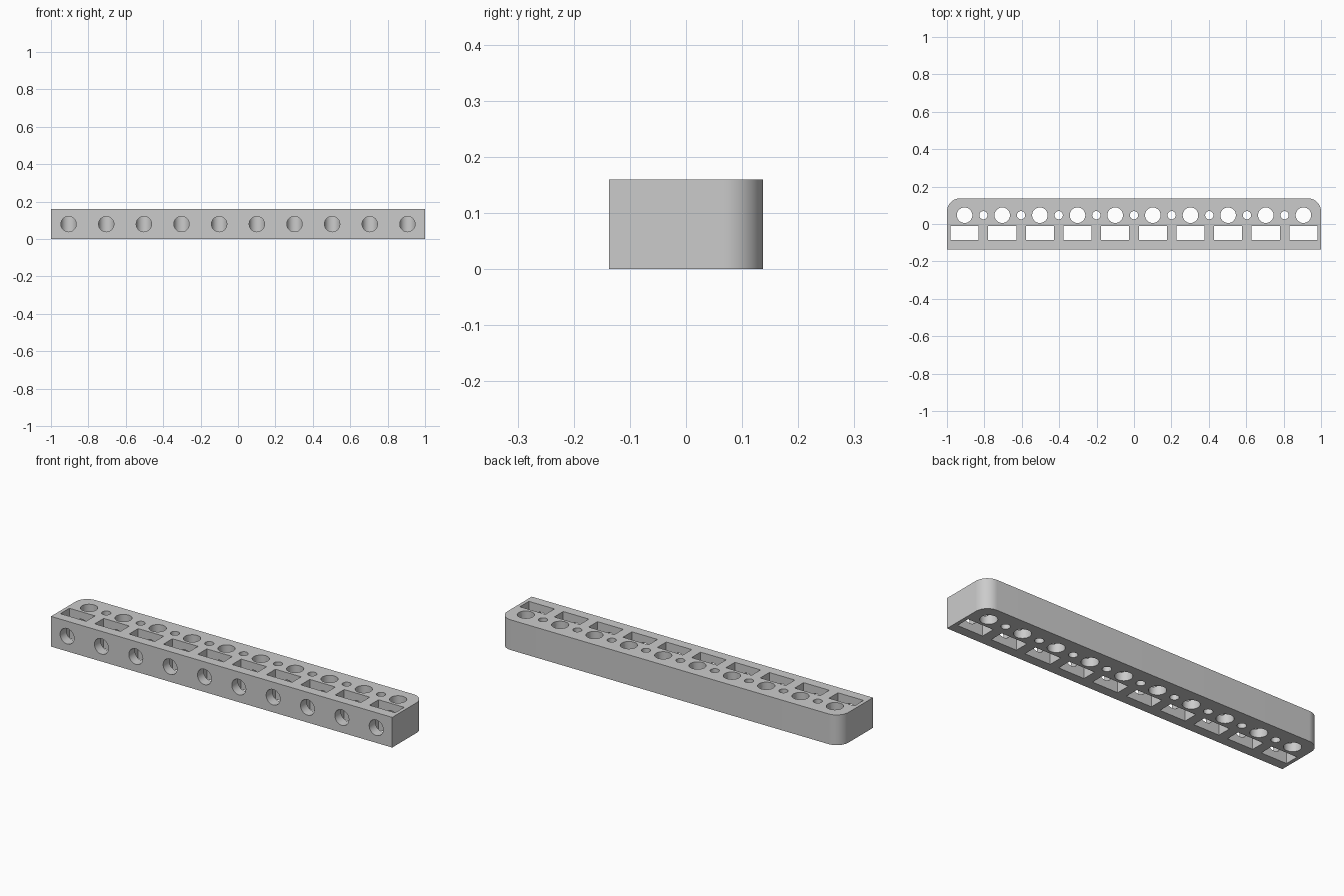
import bpy, bmesh, math
from mathutils import Matrix, Vector

cube = bpy.data.objects.get("Cube")
if cube:
    bpy.data.objects.remove(cube, do_unlink=True)

HALF_DEPTH, HEIGHT, CORNER = 0.137, 0.16, 0.07
PITCH, COUNT, HOLE_Y = 0.2013, 10, 0.047
centres = [(i - (COUNT - 1) / 2) * PITCH for i in range(COUNT)]
middles = [(a + b) / 2 for a, b in zip(centres, centres[1:])]

grey = bpy.data.materials.new("light_grey")
grey.use_nodes = True
colour = (0.6, 0.6, 0.6, 1)
grey.diffuse_color = colour
grey.node_tree.nodes["Principled BSDF"].inputs["Base Color"].default_value = colour


def make_object(name, bm):
    bmesh.ops.recalc_face_normals(bm, faces=bm.faces)
    mesh = bpy.data.meshes.new(name)
    bm.to_mesh(mesh)
    bm.free()
    mesh.materials.append(grey)
    obj = bpy.data.objects.new(name, mesh)
    bpy.context.collection.objects.link(obj)
    return obj


def add_cylinder(bm, centre, radius, length, along_y=False):
    turn = Matrix.Rotation(math.pi / 2, 4, "X") if along_y else Matrix()
    bmesh.ops.create_cone(bm, cap_ends=True, segments=48, radius1=radius, radius2=radius,
                          depth=length, matrix=Matrix.Translation(centre) @ turn)


# Bar: square front corners, rounded back corners
bm = bmesh.new()
outline = [(-1, -HALF_DEPTH), (1, -HALF_DEPTH)]
for side, start in ((1, 0), (-1, math.pi / 2)):
    for i in range(17):
        a = start + i * math.pi / 32
        outline.append((side * (1 - CORNER) + CORNER * math.cos(a),
                        HALF_DEPTH - CORNER + CORNER * math.sin(a)))
base = bm.faces.new([bm.verts.new((x, y, 0)) for x, y in outline])
grown = bmesh.ops.extrude_face_region(bm, geom=[base])["geom"]
bmesh.ops.translate(bm, vec=(0, 0, HEIGHT),
                    verts=[v for v in grown if isinstance(v, bmesh.types.BMVert)])
bar = make_object("socket_bar", bm)

# Vertical openings: large holes, rectangular slots, small holes between
bm = bmesh.new()
for x in centres:
    add_cylinder(bm, Vector((x, HOLE_Y, HEIGHT / 2)), 0.0415, HEIGHT * 2)
    bmesh.ops.create_cube(bm, size=1, matrix=Matrix.Translation((x, -0.048, HEIGHT / 2))
                          @ Matrix.Diagonal((0.15, 0.075, HEIGHT * 2, 1)))
for x in middles:
    add_cylinder(bm, Vector((x, HOLE_Y, HEIGHT / 2)), 0.022, HEIGHT * 2)
vertical_cutter = make_object("vertical_cutter", bm)

# Front bores: run through the slots into the large holes
bm = bmesh.new()
front = -HALF_DEPTH - 0.1
for x in centres:
    add_cylinder(bm, Vector((x, (front + HOLE_Y) / 2, HEIGHT / 2)), 0.041,
                 HOLE_Y - front, along_y=True)
bore_cutter = make_object("bore_cutter", bm)

# Cut the bar, then discard the cutters
bpy.ops.object.select_all(action="DESELECT")
bpy.context.view_layer.objects.active = bar
bar.select_set(True)
for cutter in (vertical_cutter, bore_cutter):
    cutter.hide_render = True
    mod = bar.modifiers.new(cutter.name, "BOOLEAN")
    mod.operation, mod.solver, mod.object = "DIFFERENCE", "EXACT", cutter
    bpy.ops.object.modifier_apply(modifier=mod.name)
    bpy.data.objects.remove(cutter, do_unlink=True)
bpy.ops.object.shade_smooth_by_angle(angle=math.radians(30))
